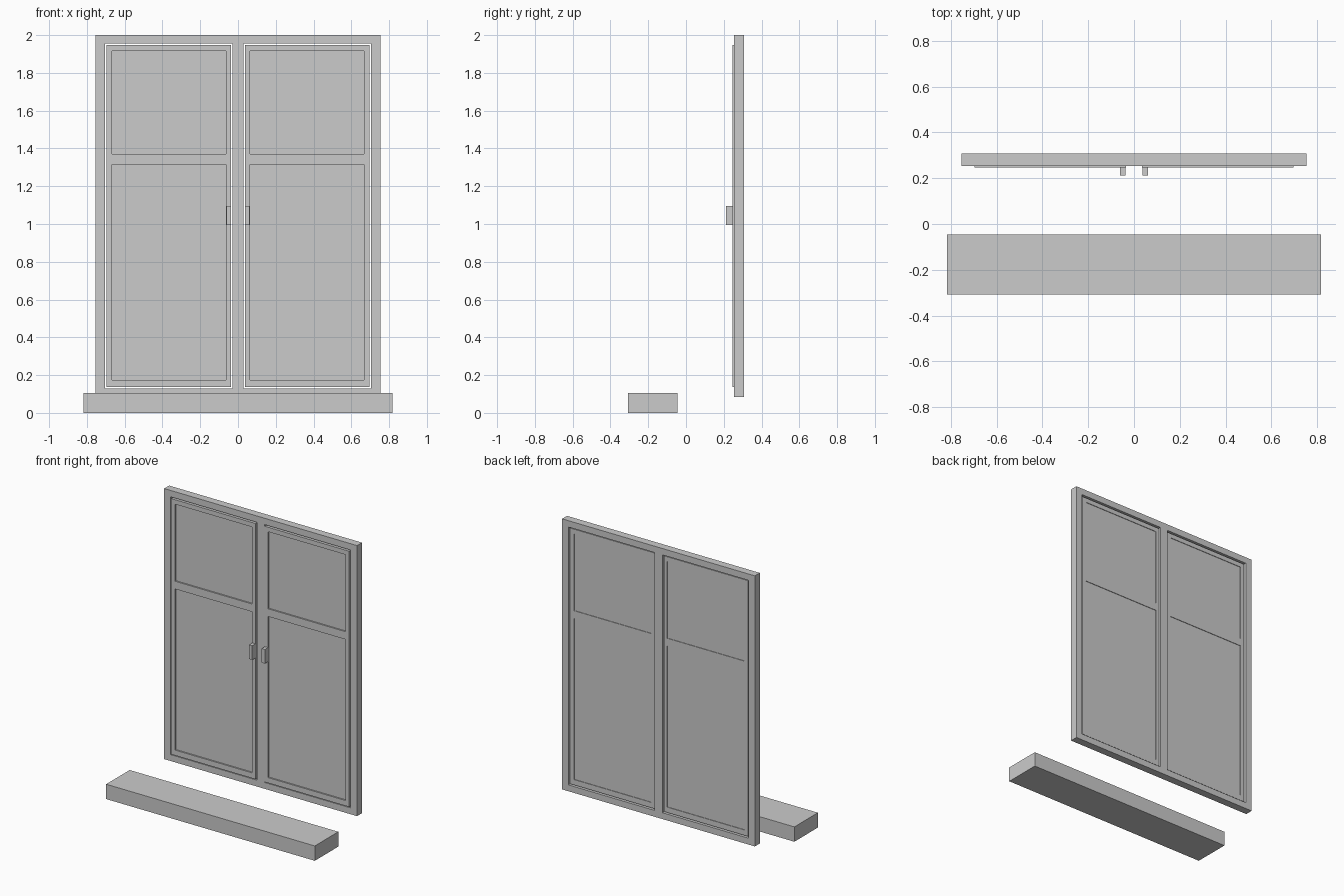
import bpy
import bmesh

cube = bpy.data.objects.get("Cube")
if cube:
    bpy.data.objects.remove(cube, do_unlink=True)

grey = bpy.data.materials.new("plain grey")
grey.use_nodes = True
grey.diffuse_color = (0.6, 0.6, 0.6, 1)
grey.node_tree.nodes["Principled BSDF"].inputs["Base Color"].default_value = (0.6, 0.6, 0.6, 1)


def lattice(name, xs, zs, y_front, y_back, holes=(), mirrored=False):
    """Slab cut along xs and zs, with the listed (column, row) cells left open."""
    bm = bmesh.new()
    grid = [[bm.verts.new((x, y_front, z)) for z in zs] for x in xs]
    for i in range(len(xs) - 1):
        for j in range(len(zs) - 1):
            if (i, j) not in holes:
                bm.faces.new((grid[i][j], grid[i + 1][j],
                              grid[i + 1][j + 1], grid[i][j + 1]))
    front = bm.faces[:]
    extruded = bmesh.ops.extrude_face_region(bm, geom=front, use_keep_orig=True)
    moved = [g for g in extruded["geom"] if isinstance(g, bmesh.types.BMVert)]
    bmesh.ops.translate(bm, verts=moved, vec=(0, y_back - y_front, 0))
    bmesh.ops.recalc_face_normals(bm, faces=bm.faces)
    mesh = bpy.data.meshes.new(name)
    bm.to_mesh(mesh)
    bm.free()
    mesh.materials.append(grey)
    obj = bpy.data.objects.new(name, mesh)
    bpy.context.collection.objects.link(obj)
    if mirrored:
        mod = obj.modifiers.new("Mirror", 'MIRROR')
        mod.use_mirror_merge = False
    return obj


# Outer frame with a central mullion
lattice("window_frame", (-0.755, -0.705, -0.03, 0.03, 0.705, 0.755),
        (0.085, 0.13, 1.955, 2.0), 0.253, 0.308, holes={(1, 1), (3, 1)})

# Pair of sashes, each with a cross rail
lattice("sashes", (0.036, 0.063, 0.667, 0.697),
        (0.137, 0.175, 1.315, 1.37, 1.915, 1.947), 0.247, 0.3,
        holes={(1, 1), (1, 3)}, mirrored=True)

# Upper and lower panes set into the sashes
for name, low, high in (("lower_panes", 0.175, 1.315), ("upper_panes", 1.37, 1.915)):
    lattice(name, (0.063, 0.667), (low, high), 0.257, 0.296, mirrored=True)

# Handles beside the mullion
lattice("handles", (0.037, 0.062), (0.995, 1.095), 0.212, 0.249, mirrored=True)

# Separate sill in front
lattice("window_sill", (-0.817, 0.817), (0, 0.105), -0.308, -0.045)
